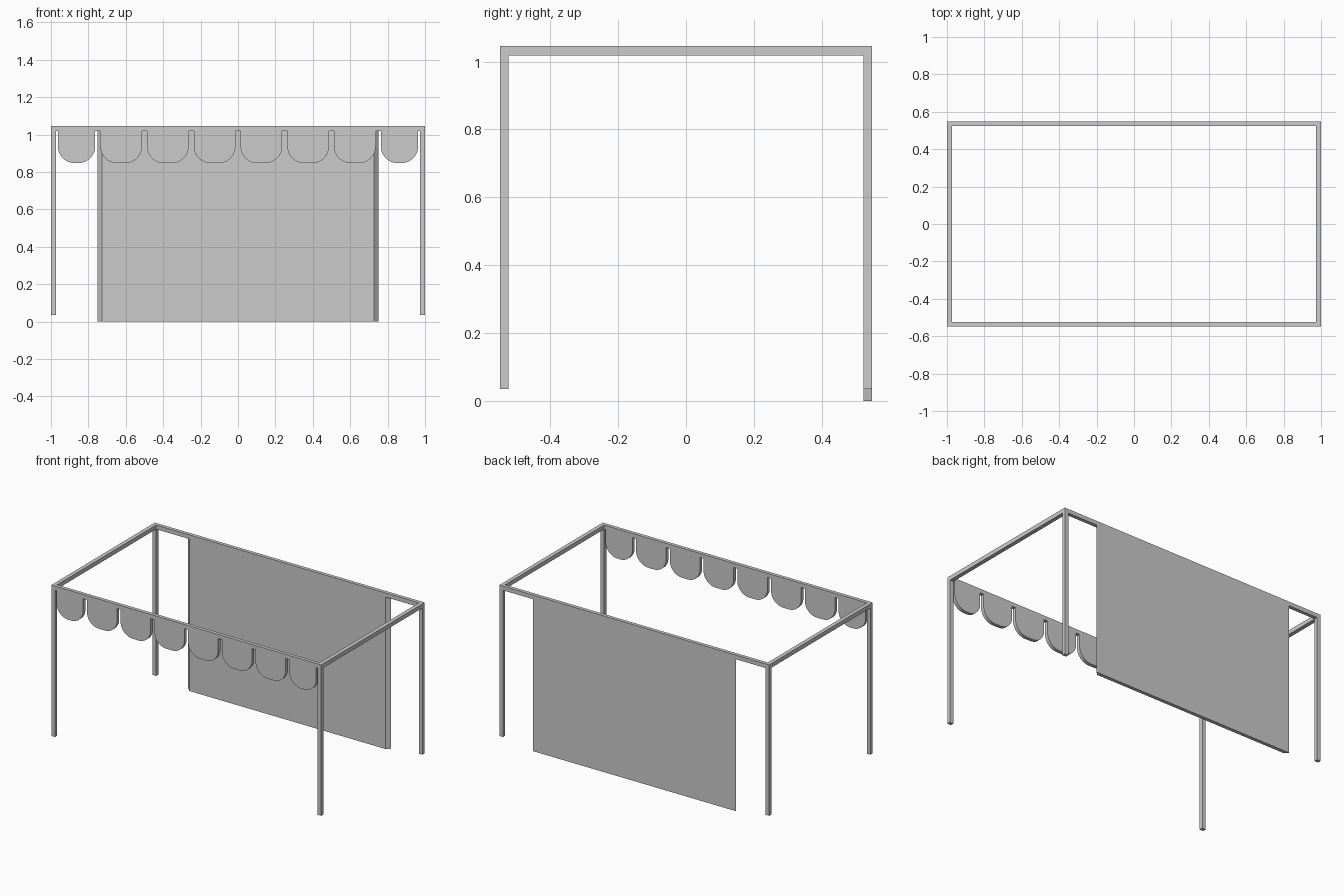
import bpy, bmesh, math

if "Cube" in bpy.data.objects:
    bpy.data.objects.remove(bpy.data.objects["Cube"])

X, Y = 1.0, 0.5475          # outer half sizes
WX, WY = 0.027, 0.024       # bar thickness along x and y
TOP, BEAM, FOOT = 1.0455, 1.0175, 0.035


def prism(name, front, back, y0, y1):
    """Solid between two matching x-z outlines at y0 and y1."""
    bm = bmesh.new()
    a = [bm.verts.new((x, y0, z)) for x, z in front]
    b = [bm.verts.new((x, y1, z)) for x, z in back]
    bm.faces.new(a)
    bm.faces.new(b[::-1])
    n = len(a)
    for i in range(n):
        j = (i + 1) % n
        bm.faces.new((a[i], b[i], b[j], a[j]))
    bmesh.ops.recalc_face_normals(bm, faces=bm.faces)
    me = bpy.data.meshes.new(name)
    bm.to_mesh(me)
    bm.free()
    ob = bpy.data.objects.new(name, me)
    bpy.context.collection.objects.link(ob)
    return ob


def rect(x0, x1, z0, z1):
    return [(x0, z0), (x1, z0), (x1, z1), (x0, z1)]


def box(name, x0, x1, y0, y1, z0, z1):
    r = rect(x0, x1, z0, z1)
    return prism(name, r, r, y0, y1)


# Top frame: long beams and the side beams between them
box("front_beam", -X, X, -Y, -Y + WY, BEAM, TOP)
box("back_beam", -X, X, Y - WY, Y, BEAM, TOP)
for side, s in (("left", -1), ("right", 1)):
    x0, x1 = sorted((s * X, s * (X - WX)))
    box(side + "_beam", x0, x1, -Y + WY, Y - WY, BEAM, TOP)
    # Corner posts
    box(side + "_front_post", x0, x1, -Y, -Y + WY, FOOT, BEAM)
    box(side + "_back_post", x0, x1, Y - WY, Y, FOOT, BEAM)

# Back panel with ends mitred towards the front
prism("back_panel", rect(-0.727, 0.727, 0, BEAM), rect(-0.752, 0.752, 0, BEAM),
      Y - WY, Y)

# Scalloped valance: eight rounded tabs separated by narrow slots
GAP, R, LOW, SEG = 0.0135, 0.09, 0.847, 10
for i in range(8):
    x0 = -0.963 if i == 0 else -1 + 0.25 * i + GAP
    x1 = 0.963 if i == 7 else -0.75 + 0.25 * i - GAP
    pts = [(x1, BEAM), (x0, BEAM)]
    arc = [math.pi / 2 * k / SEG for k in range(SEG + 1)]
    pts += [(x0 + R - R * math.cos(t), LOW + R - R * math.sin(t)) for t in arc]
    pts += [(x1 - R + R * math.sin(t), LOW + R - R * math.cos(t)) for t in arc]
    ob = prism("valance_tab_%d" % (i + 1), pts, pts, -Y, -Y + WY)
